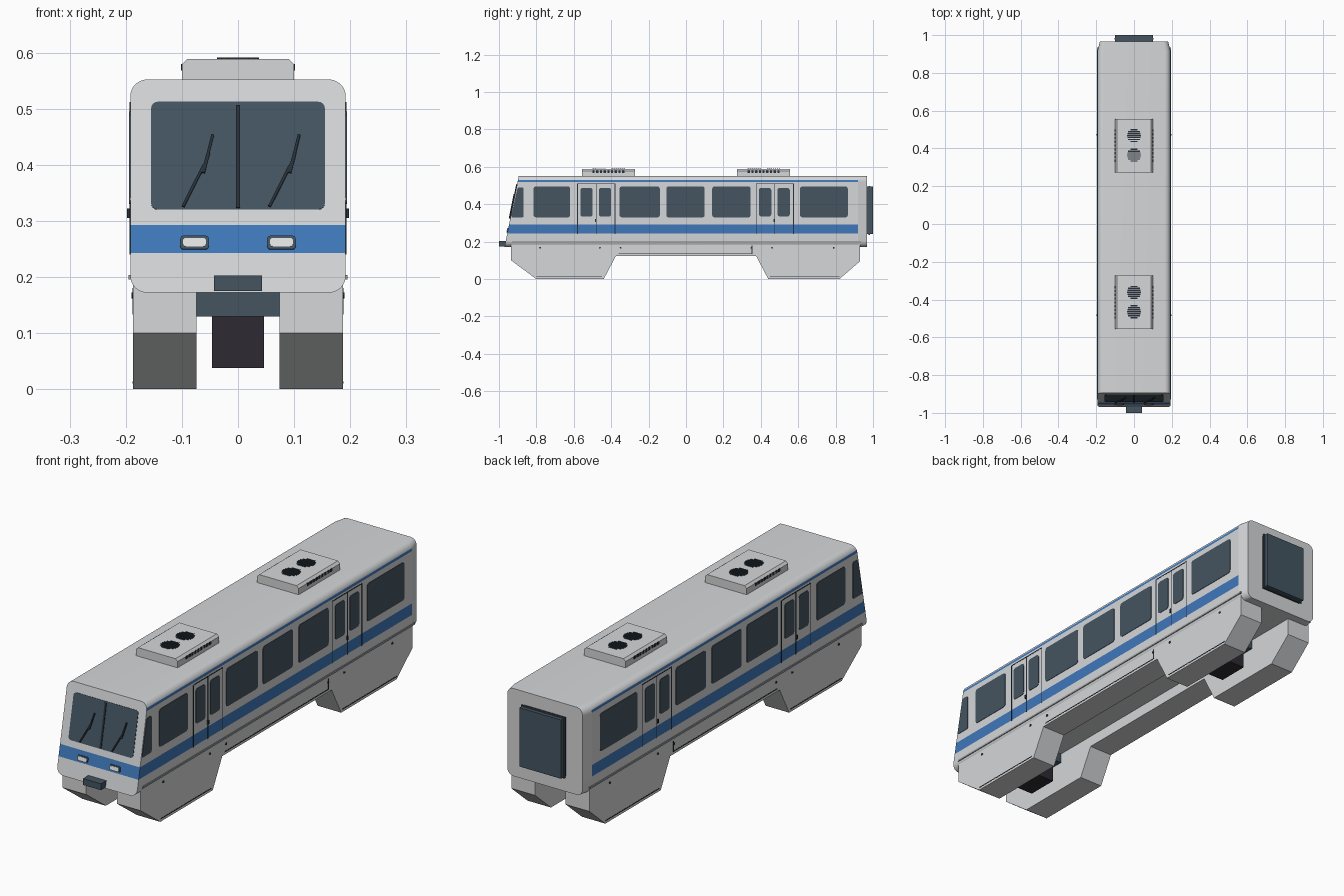
import bpy, bmesh, math
from mathutils import Vector

cube = bpy.data.objects.get("Cube")
if cube:
    bpy.data.objects.remove(cube, do_unlink=True)


def material(name, rgb):
    m = bpy.data.materials.new(name)
    m.use_nodes = True
    m.diffuse_color = (*rgb, 1)
    m.node_tree.nodes["Principled BSDF"].inputs["Base Color"].default_value = (*rgb, 1)
    return m


SHELL = material("light grey", (0.67, 0.68, 0.69))
BLUE = material("stripe blue", (0.05, 0.19, 0.50))
GLASS = material("slate glass", (0.058, 0.09, 0.12))
BLACK = material("near black", (0.027, 0.023, 0.034))
TRIM = material("dark trim", (0.02, 0.03, 0.04))
RAIL = material("mid grey", (0.36, 0.37, 0.38))
LAMP = material("lamp white", (0.78, 0.78, 0.78))

HALF, FLOOR, ROOF = 0.192, 0.172, 0.552


def front_y(z):
    return -0.97 + (z - FLOOR) * 0.2


# Placement functions: outline (u, v) and depth d to a 3D point
def on_side(y, z, d):
    return Vector((HALF + d, y, z))


def on_skirt(y, z, d):
    return Vector((0.187 + d, y, z))


def on_front(x, z, d):
    return Vector((x, front_y(z), z)) + d * Vector((0, -1, 0.2)).normalized()


def along_y(x, z, d):
    return Vector((x, d, z))


def flat(x, y, d):
    return Vector((x, y, d))


def rect(u0, u1, v0, v1):
    return [(u0, v0), (u1, v0), (u1, v1), (u0, v1)]


def rounded(pts, r, seg=4):
    out = []
    for i, p in enumerate(pts):
        p = Vector(p)
        a = p + r * (Vector(pts[i - 1]) - p).normalized()
        b = p + r * (Vector(pts[(i + 1) % len(pts)]) - p).normalized()
        c = a + b - p
        for k in range(seg + 1):
            t = math.pi / 2 * k / seg
            out.append(tuple(c + (a - c) * math.cos(t) + (b - c) * math.sin(t)))
    return out


def bar(p, q, w):
    p, q = Vector(p), Vector(q)
    d = (q - p).normalized() * w / 2
    n = Vector((-d.y, d.x))
    return [tuple(v) for v in (p + n, p - n, q - n, q + n)]


def add_prism(bm, pts, place, depths):
    rings = [[bm.verts.new(place(u, v, d)) for u, v in pts] for d in depths]
    n = len(pts)
    for lo, hi in zip(rings, rings[1:]):
        for i in range(n):
            j = (i + 1) % n
            bm.faces.new((lo[i], lo[j], hi[j], hi[i]))
    bm.faces.new(rings[0])
    bm.faces.new(rings[-1])


def build(name, outlines, place, mats, depths=(-0.003, 0.003), mirror=False, edit=None):
    bm = bmesh.new()
    for pts in outlines:
        add_prism(bm, pts, place, depths)
    bmesh.ops.recalc_face_normals(bm, faces=bm.faces)
    if edit:
        edit(bm)
    me = bpy.data.meshes.new(name)
    bm.to_mesh(me)
    bm.free()
    for m in mats:
        me.materials.append(m)
    ob = bpy.data.objects.new(name, me)
    bpy.context.collection.objects.link(ob)
    if mirror:
        ob.modifiers.new("mirror", "MIRROR")
    return ob


# Body shell: rounded section, raked front, tapered rear
def shell_place(x, z, d):
    return Vector((x * (1, 1, 0.94)[d], (front_y(z), 0.92, 0.967)[d], z))


def paint_stripes(bm):
    for z in (0.243, 0.293, 0.52, 0.531):
        geom = bm.verts[:] + bm.edges[:] + bm.faces[:]
        bmesh.ops.bisect_plane(bm, geom=geom, plane_co=(0, 0, z), plane_no=(0, 0, 1))
    for f in bm.faces:
        c = f.calc_center_median()
        wide = 0.243 < c.z < 0.293
        thin = 0.52 < c.z < 0.531 and abs(f.normal.x) > 0.5
        if c.y < 0.92 and (wide or thin):
            f.material_index = 1


body = build("body_shell", [rounded(rect(-HALF, HALF, FLOOR, ROOF), 0.03, 8)], shell_place,
             [SHELL, BLUE], (0, 1, 2), edit=paint_stripes)
bpy.ops.object.select_all(action="DESELECT")
body.select_set(True)
bpy.context.view_layer.objects.active = body
bpy.ops.object.shade_smooth_by_angle(angle=math.radians(12.5))

# Side skirts
skirt = [(-0.935, 0.192), (-0.935, 0.1), (-0.8, 0), (-0.44, 0), (-0.375, 0.123),
         (0.375, 0.123), (0.44, 0), (0.82, 0), (0.93, 0.095), (0.93, 0.192)]
build("side_skirts", [skirt], on_skirt, [SHELL], (-0.113, 0), True)
seams = [rect(-0.8, -0.45, 0.01, 0.014), rect(0.45, 0.82, 0.01, 0.014),
         rect(-0.36, 0.355, 0.133, 0.137), rect(0.351, 0.355, 0.133, 0.18)]
build("skirt_seams", seams, on_skirt, [TRIM], (-0.002, 0.001), True)
bolts = [rounded(rect(y - 0.005, y + 0.005, 0.162, 0.172), 0.005, 2)
         for y in (-0.78, -0.46, -0.35, 0.35, 0.46, 0.79)]
build("skirt_latches", bolts, on_skirt, [TRIM], (-0.002, 0.003), True)
build("side_rails", [rect(-0.93, 0.935, 0.196, 0.204)], on_side, [RAIL], (-0.004, 0.003), True)

# Side windows
spans = [(-0.815, -0.62), (-0.355, -0.14), (-0.105, 0.1), (0.14, 0.345), (0.61, 0.865)]
build("side_windows", [rounded(rect(a, b, 0.33, 0.495), 0.012) for a, b in spans],
      on_side, [GLASS], (-0.003, 0.002), True)
build("cab_windows", [rounded([(-0.936, 0.33), (-0.868, 0.33), (-0.868, 0.49), (-0.9, 0.49)], 0.008)],
      on_side, [GLASS], (-0.003, 0.002), True)

# Sliding doors
for name, y in (("front", -0.48), ("rear", 0.475)):
    panes = [rounded(rect(y + s - 0.033, y + s + 0.033, 0.335, 0.487), 0.012) for s in (-0.052, 0.047)]
    build(name + "_door_windows", panes, on_side, [GLASS], (-0.003, 0.002), True)
    lines = [rect(y + s - 0.002, y + s + 0.002, 0.24, 0.51) for s in (-0.1, 0, 0.1)]
    lines.append(rect(y - 0.1, y + 0.1, 0.508, 0.512))
    build(name + "_door_seams", lines, on_side, [TRIM], (-0.003, 0.001), True)
    build(name + "_door_handle", [rect(y - 0.006, y + 0.001, 0.305, 0.322)], on_side, [TRIM],
          (-0.002, 0.006), True)

# Windscreen, divider and wipers
build("windscreen", [rounded(rect(-0.155, 0.155, 0.32, 0.512), 0.012)], on_front, [GLASS], (-0.003, 0.002))
build("windscreen_divider", [rect(-0.004, 0.004, 0.323, 0.506)], on_front, [TRIM], (0, 0.005))
for name, x in (("right", -0.098), ("left", 0.056)):
    arms = [bar((x, 0.325), (x + 0.038, 0.4), 0.005), bar((x + 0.036, 0.385), (x + 0.053, 0.453), 0.005),
            bar((x + 0.036, 0.385), (x + 0.045, 0.42), 0.006)]
    build(name + "_wiper", arms, on_front, [TRIM], (0.002, 0.008))

# Headlights
build("headlight_frames", [rounded(rect(0.052, 0.103, 0.249, 0.273), 0.006)], on_front, [GLASS],
      (-0.003, 0.004), True)
build("headlight_lenses", [rounded(rect(0.057, 0.098, 0.2535, 0.2685), 0.005)], on_front, [LAMP],
      (-0.003, 0.006), True)

# Coupler and rear gangway
build("front_coupler", [rect(-0.043, 0.043, 0.175, 0.203)], along_y, [GLASS], (-1, -0.94))
build("gangway", [rect(-0.1, 0.1, 0.24, 0.495)], along_y, [GLASS], (0.95, 1))
build("gangway_rim", [rect(-0.104, 0.104, 0.236, 0.499)], along_y, [GLASS], (0.976, 0.984))

# Running gear between the skirts
for name, y in (("front", -0.63), ("rear", 0.63)):
    build(name + "_bogie", [rect(-0.046, 0.046, 0.038, 0.13)], along_y, [BLACK], (y - 0.1, y + 0.04))
    build(name + "_bogie_mount", [rect(-0.074, 0.074, 0.13, 0.175)], along_y, [GLASS], (y - 0.12, y + 0.06))

# Roof units with slatted fans and side vents
for name, y in (("front", -0.415), ("rear", 0.415)):
    profile = [(-0.1, 0.545), (0.1, 0.545), (0.1, 0.579), (0.09, 0.589), (-0.09, 0.589), (-0.1, 0.579)]
    build(name + "_roof_unit", [profile], along_y, [SHELL], (y - 0.142, y + 0.142))
    slats = []
    for cy in (y - 0.05, y + 0.053):
        for k in range(-3, 4):
            dy = k * 0.0105
            w = math.sqrt(0.037 ** 2 - dy ** 2)
            slats.append(rect(-w, w, cy + dy - 0.0035, cy + dy + 0.0035))
    build(name + "_fan_slats", slats, flat, [TRIM], (0.587, 0.591))
    vents = [rect(y + k * 0.02 - 0.006, y + k * 0.02 + 0.006, 0.568, 0.58) for k in range(-4, 5)]
    build(name + "_roof_vents", vents, lambda a, b, d: Vector((0.1 + d, a, b)), [TRIM],
          (-0.002, 0.002), True)
